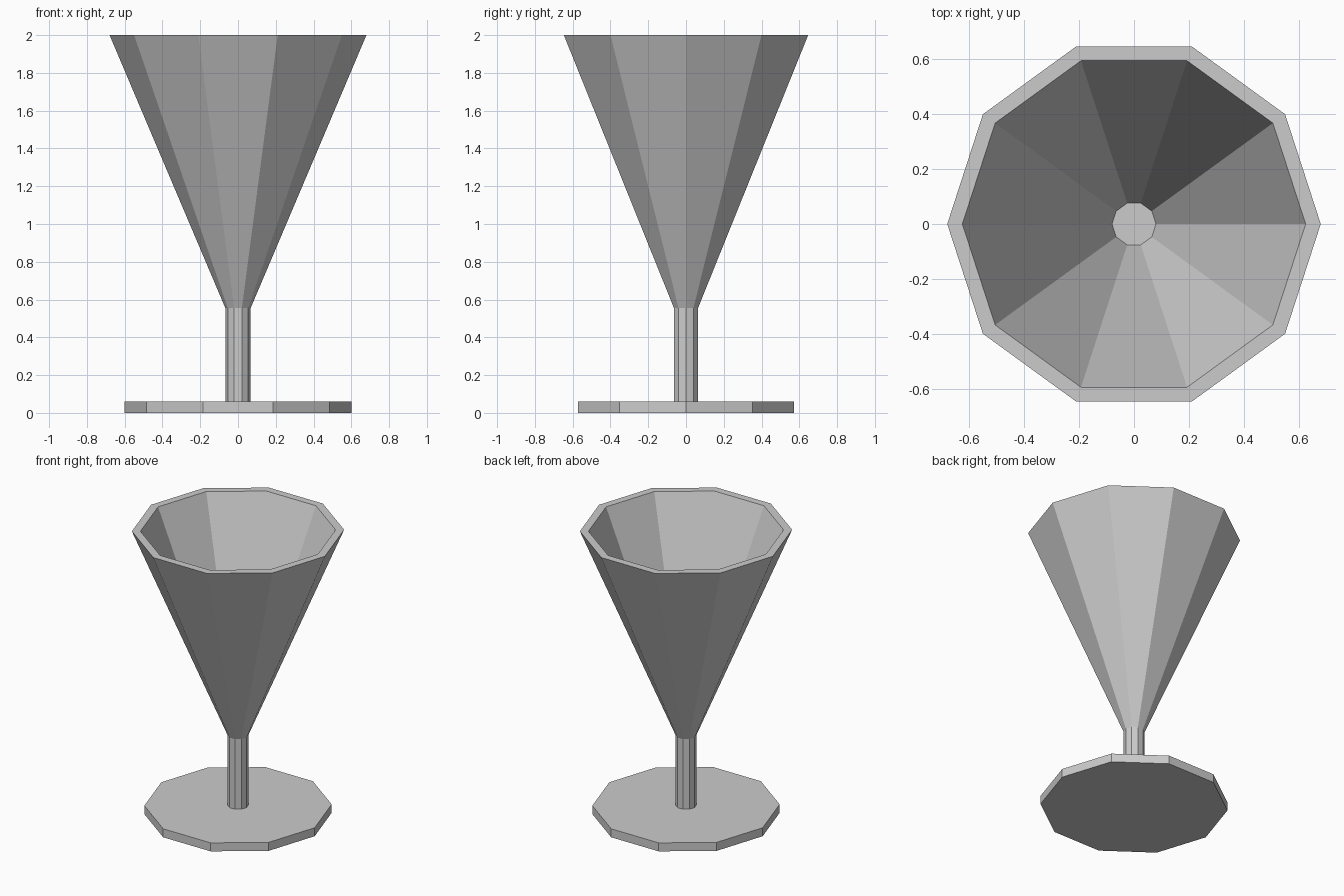
import bpy, bmesh, math

if "Cube" in bpy.data.objects:
    bpy.data.objects.remove(bpy.data.objects["Cube"])

SIDES = 10


def lathe(name, profile):
    """Revolve a (radius, z) profile into a flat-faced solid with both ends capped."""
    bm = bmesh.new()
    rings = []
    for r, z in profile:
        rings.append([bm.verts.new((r * math.cos(math.tau * i / SIDES),
                                    r * math.sin(math.tau * i / SIDES), z))
                      for i in range(SIDES)])
    for a, b in zip(rings, rings[1:]):
        for i in range(SIDES):
            j = (i + 1) % SIDES
            bm.faces.new((a[i], a[j], b[j], b[i]))
    bm.faces.new(rings[0][::-1])
    bm.faces.new(rings[-1])
    bmesh.ops.recalc_face_normals(bm, faces=bm.faces)
    mesh = bpy.data.meshes.new(name)
    bm.to_mesh(mesh)
    bm.free()
    obj = bpy.data.objects.new(name, mesh)
    bpy.context.collection.objects.link(obj)
    return obj


# Whole goblet as one turned profile: foot, stem, outer bowl, rim, inner bowl
lathe("goblet", [
    (0.60, 0.00), (0.60, 0.06),     # foot disc
    (0.067, 0.06), (0.067, 0.555),  # stem
    (0.68, 2.00),                   # outer bowl
    (0.625, 2.00),                  # rim
    (0.08, 0.70),                   # inner bowl down to its floor
])
